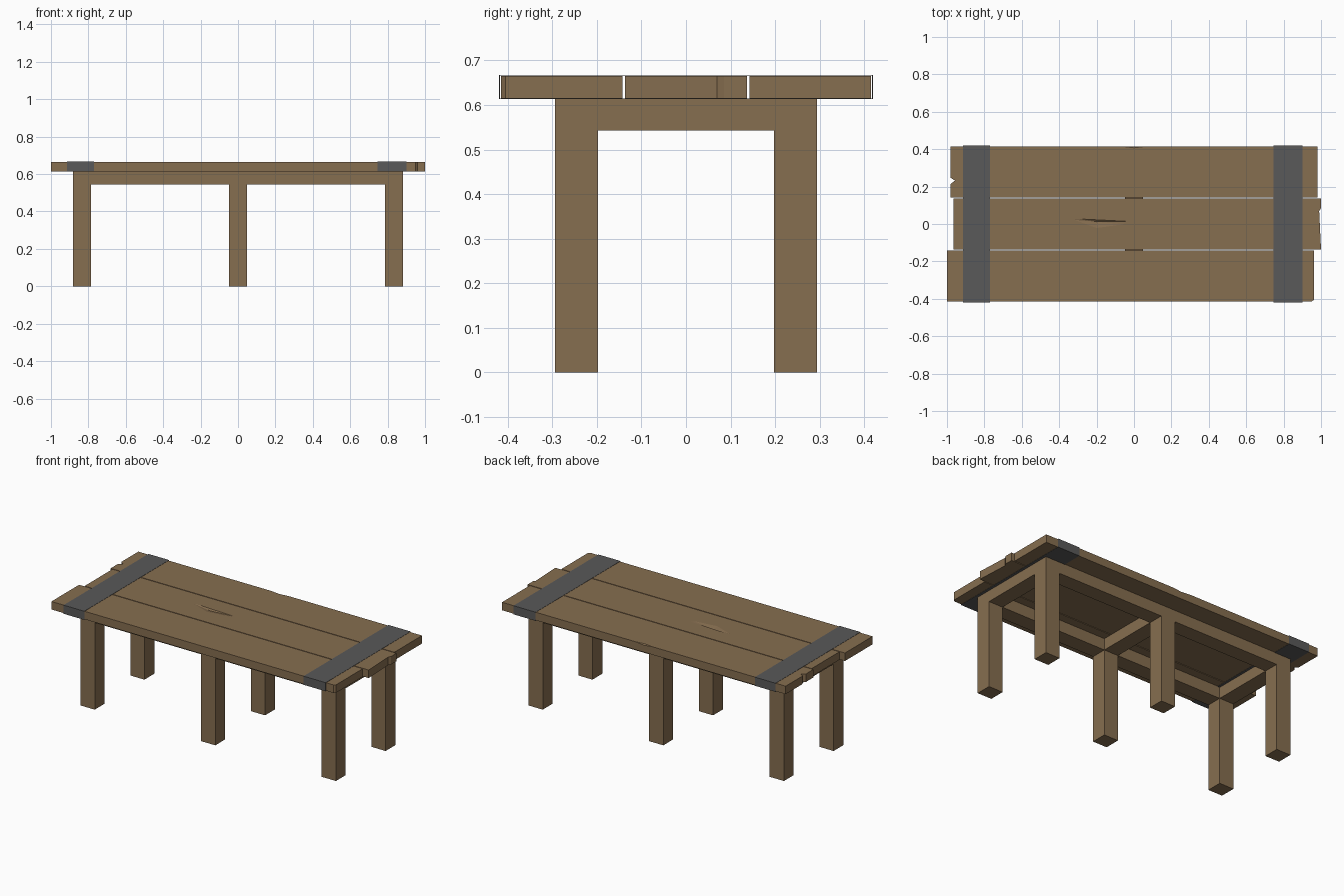
import bpy, bmesh

if "Cube" in bpy.data.objects:
    bpy.data.objects.remove(bpy.data.objects["Cube"])

Z0, Z1 = 0.615, 0.665  # tabletop underside and top


def material(name, rgb):
    m = bpy.data.materials.new(name)
    m.diffuse_color = (*rgb, 1)
    m.use_nodes = True
    m.node_tree.nodes["Principled BSDF"].inputs["Base Color"].default_value = m.diffuse_color
    return m


wood = material("wood", (0.24, 0.156, 0.08))
iron = material("iron", (0.1, 0.1, 0.1))


def finish(name, bm, mat):
    bmesh.ops.recalc_face_normals(bm, faces=bm.faces)
    me = bpy.data.meshes.new(name)
    bm.to_mesh(me)
    bm.free()
    ob = bpy.data.objects.new(name, me)
    bpy.context.collection.objects.link(ob)
    me.materials.append(mat)
    return ob


def plank(name, outline):
    bm = bmesh.new()
    face = bm.faces.new([bm.verts.new((x, y, Z0)) for x, y in outline])
    ext = bmesh.ops.extrude_face_region(bm, geom=[face])
    verts = [g for g in ext["geom"] if isinstance(g, bmesh.types.BMVert)]
    bmesh.ops.translate(bm, verts=verts, vec=(0, 0, Z1 - Z0))
    return finish(name, bm, wood)


def carve(target, points):
    """Cut the convex hull of the points out of a plank."""
    bm = bmesh.new()
    for p in points:
        bm.verts.new(p)
    bmesh.ops.convex_hull(bm, input=bm.verts)
    cutter = finish("cutter", bm, wood)
    cutter.hide_render = True
    mod = target.modifiers.new("carve", "BOOLEAN")
    mod.operation, mod.object, mod.solver = "DIFFERENCE", cutter, "EXACT"
    bpy.context.view_layer.objects.active = target
    bpy.ops.object.modifier_apply(modifier=mod.name)
    bpy.data.objects.remove(cutter)


# Three worn planks with chipped ends
back = plank("back_plank", [(-0.98, 0.142), (0.982, 0.142), (0.982, 0.415), (-0.98, 0.415),
                            (-0.98, 0.247), (-0.957, 0.232), (-0.98, 0.215)])
middle = plank("middle_plank", [(-0.965, -0.137), (1.0, -0.137), (0.99, 0.07),
                                (1.0, 0.085), (1.0, 0.137), (-0.965, 0.137)])
plank("front_plank", [(-1.0, -0.415), (0.95, -0.415), (0.962, -0.405),
                      (0.962, -0.142), (-1.0, -0.142)])

# Shallow gouge in the middle plank and a chip on the back edge
rim = [(-0.35, 0.025), (-0.3, 0.03), (0, 0.015), (-0.02, -0.005), (-0.2, -0.03)]
carve(middle, [(x, y, Z1 + 0.002) for x, y in rim] + [(-0.2, 0.012, Z1 - 0.008)])
carve(back, [(-0.12, 0.42, Z1 + 0.002), (0.12, 0.42, Z1 + 0.002), (0, 0.405, Z1 + 0.002),
             (0, 0.42, Z1 - 0.01)])

# Thin iron bands wrapped around the top
for name, xa, xb in (("left_band", -0.913, -0.77), ("right_band", 0.747, 0.9)):
    bm = bmesh.new()
    loop = [(-0.419, Z0 - 0.002), (0.419, Z0 - 0.002), (0.419, Z1 + 0.002), (-0.419, Z1 + 0.002)]
    a, b = [[bm.verts.new((x, y, z)) for y, z in loop] for x in (xa, xb)]
    for i in range(4):
        j = (i + 1) % 4
        bm.faces.new((a[i], a[j], b[j], b[i]))
    ob = finish(name, bm, iron)
    mod = ob.modifiers.new("thickness", "SOLIDIFY")
    mod.thickness, mod.offset = 0.002, -1

# One-piece frame: six legs joined by rails, filled in cell by cell
xs = [-0.883, -0.785, -0.049, 0.049, 0.785, 0.883]
ys = [-0.294, -0.197, 0.197, 0.294]
zs = [0, 0.543, Z0]


def solid(i, j, k):
    if not (0 <= i < 5 and 0 <= j < 3 and 0 <= k < 2):
        return False
    leg_x, leg_y = i % 2 == 0, j % 2 == 0
    return (leg_x or leg_y) if k else (leg_x and leg_y)


bm = bmesh.new()
for i in range(5):
    for j in range(3):
        for k in range(2):
            if not solid(i, j, k):
                continue
            for axis in range(3):
                for side in (0, 1):
                    n = [i, j, k]
                    n[axis] += 2 * side - 1
                    if solid(*n):
                        continue
                    quad = []
                    for u, v in ((0, 0), (1, 0), (1, 1), (0, 1)):
                        c = [i, j, k]
                        c[axis] += side
                        c[(axis + 1) % 3] += u
                        c[(axis + 2) % 3] += v
                        quad.append(bm.verts.new((xs[c[0]], ys[c[1]], zs[c[2]])))
                    bm.faces.new(quad)
bmesh.ops.remove_doubles(bm, verts=bm.verts, dist=1e-4)
finish("leg_frame", bm, wood)
